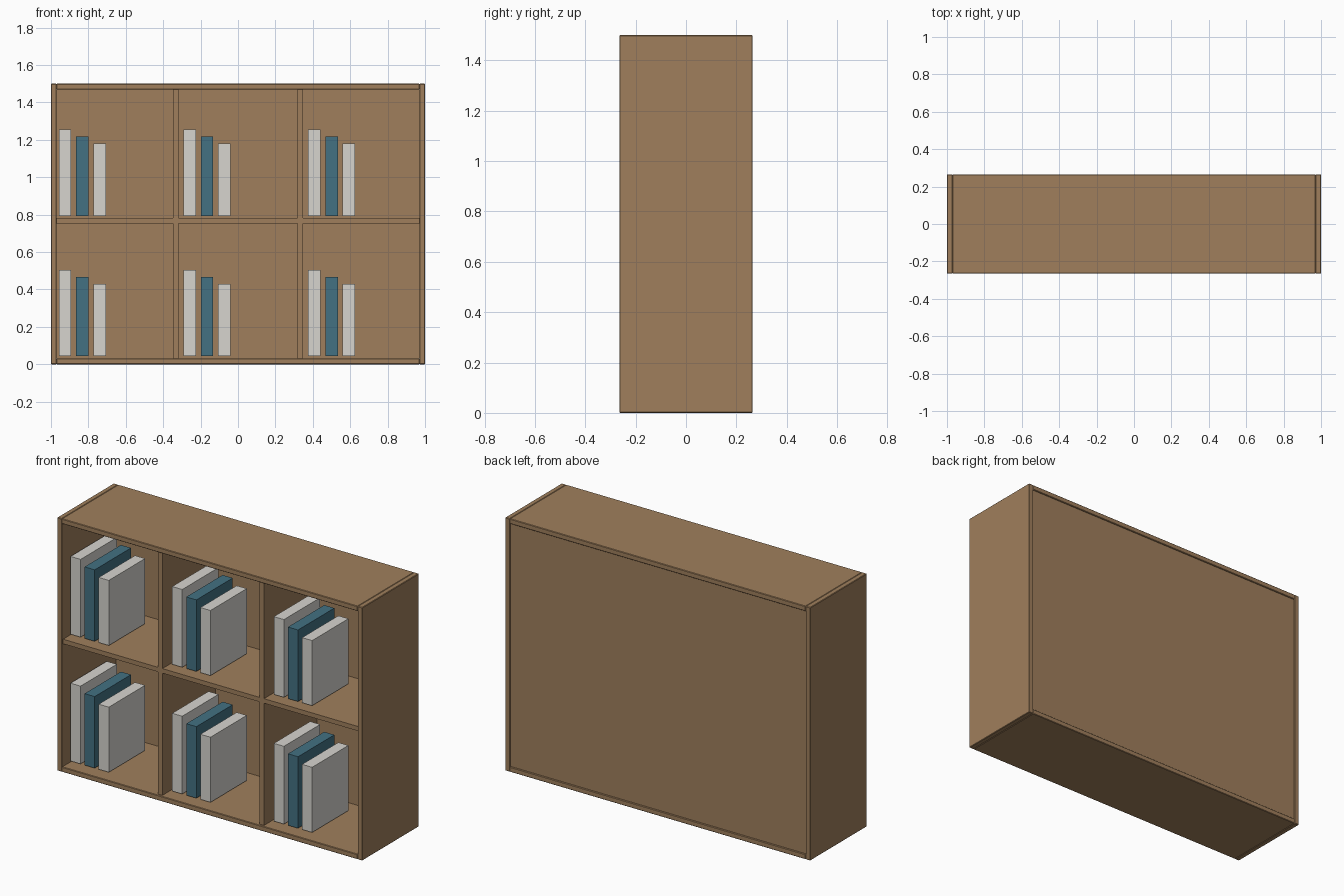
import bpy

if "Cube" in bpy.data.objects:
    bpy.data.objects.remove(bpy.data.objects["Cube"])


def mat(name, rgb):
    m = bpy.data.materials.new(name)
    m.diffuse_color = (*rgb, 1)
    m.use_nodes = True
    m.node_tree.nodes["Principled BSDF"].inputs["Base Color"].default_value = m.diffuse_color
    return m


wood = mat("brown_wood", (0.35, 0.212, 0.107))
pale = mat("pale_grey", (0.68, 0.665, 0.625))
teal = mat("teal_blue", (0.056, 0.165, 0.225))


def box(name, x, y, z, material, bevel=0.0):
    """Box from (min, max) ranges, with an optional slim edge chamfer."""
    bpy.ops.mesh.primitive_cube_add(
        size=1, location=[(a + b) / 2 for a, b in (x, y, z)])
    ob = bpy.context.object
    ob.name = name
    ob.scale = [b - a for a, b in (x, y, z)]
    bpy.ops.object.transform_apply(location=False, rotation=False, scale=True)
    ob.data.materials.append(material)
    if bevel:
        b = ob.modifiers.new("edge_chamfer", 'BEVEL')
        b.width = bevel
        b.segments = 1
    return ob


W, D, H, T = 1.0, 0.265, 1.5, 0.03
IN = W - T
depth = (-D, D)

# Outer case
box("left_side", (-W, -IN), depth, (0, H), wood, 0.003)
box("right_side", (IN, W), depth, (0, H), wood, 0.003)
box("bottom_panel", (-IN, IN), depth, (0, T), wood, 0.003)
box("top_panel", (-IN, IN), depth, (H - T, H), wood, 0.003)
box("back_panel", (-IN, IN), (0.245, 0.258), (T, H - T), wood)

# Inner shelf and dividers, set back slightly from the front
inner = (-D + 0.013, 0.245)
shelf_z = (0.754, 0.781)
for i, (a, b) in enumerate(((-IN, -0.347), (-0.319, 0.319), (0.347, IN))):
    box(f"shelf_{i + 1}", (a, b), inner, shelf_z, wood)
for i, x in enumerate((-0.333, 0.333)):
    box(f"divider_{i + 1}", (x - 0.014, x + 0.014), inner, (T, H - T), wood)

# Three books in each of the six compartments
for row in range(2):
    z = 0.043 + 0.751 * row
    for col in range(3):
        for k, (h, m) in enumerate(((0.461, pale), (0.424, teal), (0.386, pale))):
            x = -0.925 + 0.6665 * col + 0.0925 * k
            box(f"book_{row}_{col}_{k}", (x - 0.033, x + 0.033),
                (-0.2, 0.14), (z, z + h), m)
